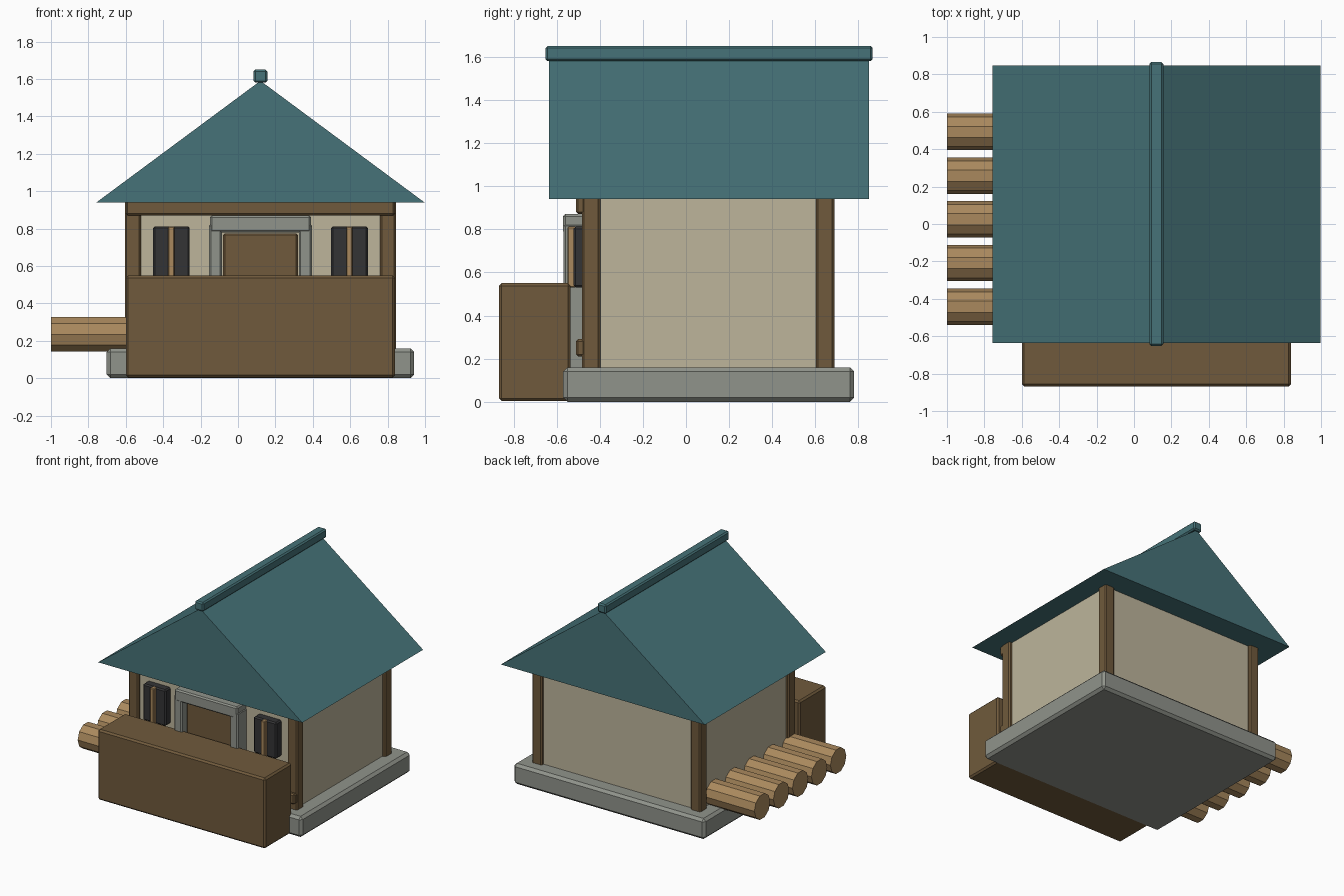
import bpy
import bmesh
import math
from mathutils import Matrix, Vector

if "Cube" in bpy.data.objects:
    bpy.data.objects.remove(bpy.data.objects["Cube"], do_unlink=True)

MID = 0.12  # house centre line in x


def material(name, r, g, b):
    m = bpy.data.materials.new(name)
    m.use_nodes = True
    m.diffuse_color = (r, g, b, 1)
    m.node_tree.nodes["Principled BSDF"].inputs["Base Color"].default_value = (r, g, b, 1)
    return m


teal = material("teal roof", 0.061, 0.171, 0.188)
brown = material("brown timber", 0.162, 0.102, 0.045)
tan = material("tan wood", 0.40, 0.25, 0.11)
stone = material("grey stone", 0.28, 0.295, 0.26)
cream = material("cream plaster", 0.51, 0.46, 0.33)
dark = material("dark glass", 0.034, 0.034, 0.036)


def add_object(name, bm, mat):
    bmesh.ops.recalc_face_normals(bm, faces=bm.faces)
    mesh = bpy.data.meshes.new(name)
    bm.to_mesh(mesh)
    bm.free()
    mesh.materials.append(mat)
    obj = bpy.data.objects.new(name, mesh)
    bpy.context.collection.objects.link(obj)
    return obj


def box(name, xs, ys, zs, mat, bevel=0.0):
    """Box spanning the given ranges, with chamfered edges."""
    spans = (xs, ys, zs)
    centre = Vector([(a + b) / 2 for a, b in spans])
    size = Vector([b - a for a, b in spans])
    bm = bmesh.new()
    bmesh.ops.create_cube(bm, size=1, matrix=Matrix.LocRotScale(centre, None, size))
    obj = add_object(name, bm, mat)
    if bevel:
        mod = obj.modifiers.new("chamfer", "BEVEL")
        mod.width = bevel
        mod.segments = 1


def around(offset, half):
    return (MID + offset - half, MID + offset + half)


# Stone base and plaster walls
box("stone_base", around(0, 0.822), (-0.57, 0.78), (0, 0.16), stone, 0.02)
box("walls", around(0, 0.70), (-0.46, 0.665), (0.15, 0.95), cream)

# Corner posts and the two front beams
for side, x in (("right", -0.682), ("left", 0.682)):
    for end, y in (("front", -0.44), ("back", 0.645)):
        box(f"{end}_{side}_post", around(x, 0.043), (y - 0.043, y + 0.043), (0.15, 0.95), brown, 0.01)
for name, low in (("lower", 0.21), ("upper", 0.87)):
    box(f"{name}_front_beam", around(0, 0.72), (-0.51, -0.45), (low, low + 0.08), brown, 0.01)

# Gable roof prism and ridge cap
bm = bmesh.new()
profile = [(MID - 0.877, 0.94), (MID + 0.877, 0.94), (MID, 1.59)]
face = bm.faces.new([bm.verts.new((x, -0.635, z)) for x, z in profile])
sweep = bmesh.ops.extrude_face_region(bm, geom=[face], use_keep_orig=True)
bmesh.ops.translate(bm, vec=(0, 1.483, 0),
                    verts=[v for v in sweep["geom"] if isinstance(v, bmesh.types.BMVert)])
add_object("roof", bm, teal)
box("roof_ridge", around(0, 0.037), (-0.652, 0.866), (1.58, 1.65), teal, 0.01)

# Door with stone surround
box("door", around(0, 0.20), (-0.52, -0.45), (0.15, 0.775), brown, 0.01)
for side, x in (("right", -0.24), ("left", 0.24)):
    box(f"{side}_door_jamb", around(x, 0.035), (-0.568, -0.45), (0.15, 0.825), stone, 0.01)
box("door_lintel", around(0, 0.27), (-0.57, -0.45), (0.78, 0.87), stone, 0.01)

# Windows with a central bar
for side, x in (("right", -0.476), ("left", 0.476)):
    box(f"{side}_window", around(x, 0.098), (-0.522, -0.45), (0.53, 0.812), dark, 0.01)
    box(f"{side}_window_bar", around(x, 0.017), (-0.55, -0.51), (0.53, 0.812), tan, 0.005)

# Large timber chest in front
box("front_chest", around(0, 0.72), (-0.868, -0.535), (0.003, 0.55), brown, 0.013)

# Row of logs on the right side
for i in range(5):
    bm = bmesh.new()
    place = Matrix.Translation((-0.77, -0.442 + 0.2335 * i, 0.235)) @ Matrix.Rotation(math.pi / 2, 4, "Y")
    bmesh.ops.create_cone(bm, cap_ends=True, segments=10, radius1=0.0975, radius2=0.0975,
                          depth=0.46, matrix=place)
    add_object(f"log_{i + 1}", bm, tan)
